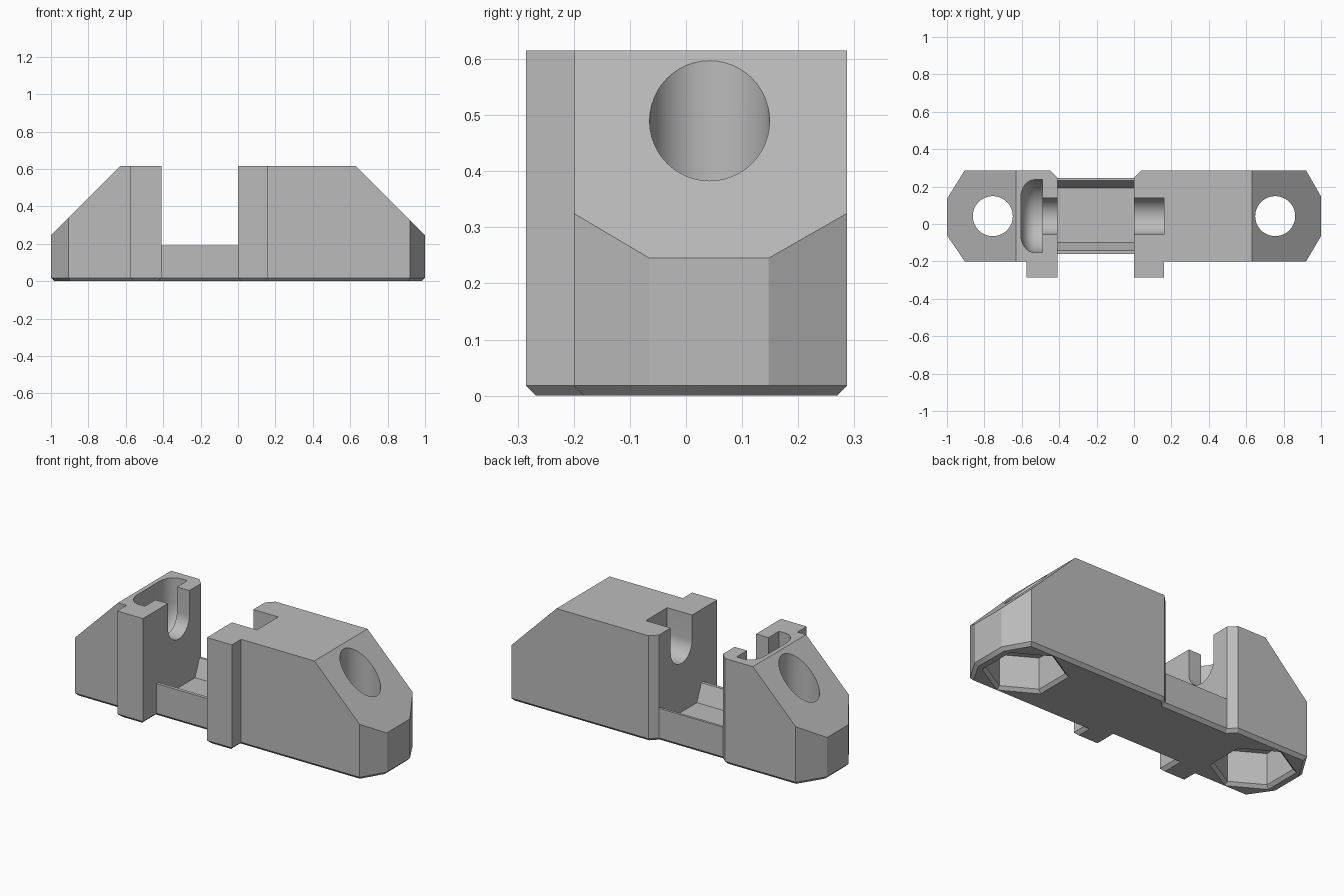
import bpy, bmesh
from math import sin, cos, pi, radians
from mathutils import Vector

cube = bpy.data.objects.get("Cube")
if cube:
    bpy.data.objects.remove(cube, do_unlink=True)

mat = bpy.data.materials.new("light grey plastic")
mat.use_nodes = True
grey = (0.5, 0.5, 0.5, 1)
mat.diffuse_color = grey
mat.node_tree.nodes["Principled BSDF"].inputs["Base Color"].default_value = grey

MID_Y, AXLE_Z, HOLE_X = 0.042, 0.47, 0.755


def add_object(name, bm):
    bmesh.ops.recalc_face_normals(bm, faces=bm.faces)
    mesh = bpy.data.meshes.new(name)
    bm.to_mesh(mesh)
    bm.free()
    obj = bpy.data.objects.new(name, mesh)
    bpy.context.collection.objects.link(obj)
    return obj


def hull(name, points):
    """Convex cutter around the given points."""
    bm = bmesh.new()
    for p in points:
        bm.verts.new(p)
    bmesh.ops.convex_hull(bm, input=bm.verts)
    loose = [v for v in bm.verts if not v.link_faces]
    bmesh.ops.delete(bm, geom=loose, context='VERTS')
    bmesh.ops.dissolve_limit(bm, angle_limit=radians(0.5), verts=bm.verts, edges=bm.edges)
    obj = add_object(name, bm)
    obj.hide_render = True
    return obj


def prism_x(name, profile, x0, x1):
    return hull(name, [(x, y, z) for x in (x0, x1) for y, z in profile])


def ring_z(x, z, r, n):
    return [(x + r * sin(2 * pi * i / n), MID_Y + r * cos(2 * pi * i / n), z) for i in range(n)]


def ring_x(x, r, n=48):
    return [(x, MID_Y + r * cos(2 * pi * i / n), AXLE_Z + r * sin(2 * pi * i / n)) for i in range(n)]


def open_top(points):
    """Add a raised copy so the pocket opens upward."""
    return points + [(x, y, z + 0.4) for x, y, z in points]


# Body: plan outline with front tabs and a narrow bridge
outline = [(-1, -0.06), (-0.905, -0.2), (-0.575, -0.2), (-0.575, -0.285), (-0.41, -0.285),
           (-0.41, -0.16), (0, -0.16), (0, -0.285), (0.16, -0.285), (0.16, -0.2),
           (0.92, -0.2), (1, -0.065), (1, 0.147), (0.92, 0.287), (0.04, 0.287),
           (0, 0.247), (-0.41, 0.247), (-0.45, 0.287), (-0.905, 0.287), (-1, 0.135)]
CHAMFER = 0.018
bm = bmesh.new()
base = bm.faces.new([bm.verts.new((x, y, CHAMFER)) for x, y in outline])
top = bmesh.ops.extrude_face_region(bm, geom=[base], use_keep_orig=True)["geom"]
bmesh.ops.translate(bm, vec=(0, 0, 0.615 - CHAMFER),
                    verts=[g for g in top if isinstance(g, bmesh.types.BMVert)])
bmesh.ops.recalc_face_normals(bm, faces=bm.faces)
bottom = min(bm.faces, key=lambda f: f.calc_center_median().z)
bmesh.ops.inset_region(bm, faces=[bottom], thickness=CHAMFER, depth=CHAMFER,
                       use_even_offset=True, use_boundary=True)
body = add_object("bracket_body", bm)

cutters = []

# Gap above the bridge, then its sloped trough
gap = [(y, z) for y in (-0.5, 0.5) for z in (0.19, 0.8)]
cutters.append(prism_x("gap_cutter", gap, -0.41, 0))
trough = [(-0.1, 0.09), (0.192, 0.09), (0.237, 0.2), (-0.145, 0.2)]
cutters.append(prism_x("trough_cutter", trough, -0.41, 0))

# Rod slot through both inner walls
cutters.append(hull("rod_slot_cutter", open_top(ring_x(-0.5, 0.098) + ring_x(0.16, 0.098))))

# Domed head pocket
dome = ring_x(-0.49, 0.195)
for i in range(9):
    t = i / 8 * pi / 2
    dome += ring_x(-0.53 - 0.075 * sin(t), 0.1 + 0.095 * cos(t))
cutters.append(hull("head_pocket_cutter", open_top(dome)))

# Both ends: slope, screw hole and hexagonal nut recess
for side, s in (("left", 1), ("right", -1)):
    slope = [(s * x, y, z) for x, z in ((0.53, 0.715), (1.1, 0.145), (1.1, 0.715))
             for y in (-0.5, 0.5)]
    cutters.append(hull(side + "_slope_cutter", slope))
    x = s * HOLE_X
    cutters.append(hull(side + "_hole_cutter", ring_z(x, -0.1, 0.107, 48) + ring_z(x, 0.8, 0.107, 48)))
    cutters.append(hull(side + "_nut_cutter", ring_z(x, -0.1, 0.205, 6) + ring_z(x, 0.2, 0.205, 6)))
    cutters.append(hull(side + "_nut_lip_cutter",
                        ring_z(x, -0.005, 0.228, 6) + ring_z(x, 0.018, 0.205, 6)))

# Carve the body
for cutter in cutters:
    mod = body.modifiers.new(cutter.name, 'BOOLEAN')
    mod.operation = 'DIFFERENCE'
    mod.solver = 'EXACT'
    mod.object = cutter
bpy.context.view_layer.update()
carved = bpy.data.meshes.new_from_object(body.evaluated_get(bpy.context.evaluated_depsgraph_get()))
body.modifiers.clear()
body.data = carved
for cutter in cutters:
    bpy.data.objects.remove(cutter, do_unlink=True)

carved.materials.clear()
carved.materials.append(mat)
for poly in carved.polygons:
    poly.material_index = 0

bpy.ops.object.select_all(action='DESELECT')
body.select_set(True)
bpy.context.view_layer.objects.active = body
bpy.ops.object.shade_smooth_by_angle(angle=radians(25))
